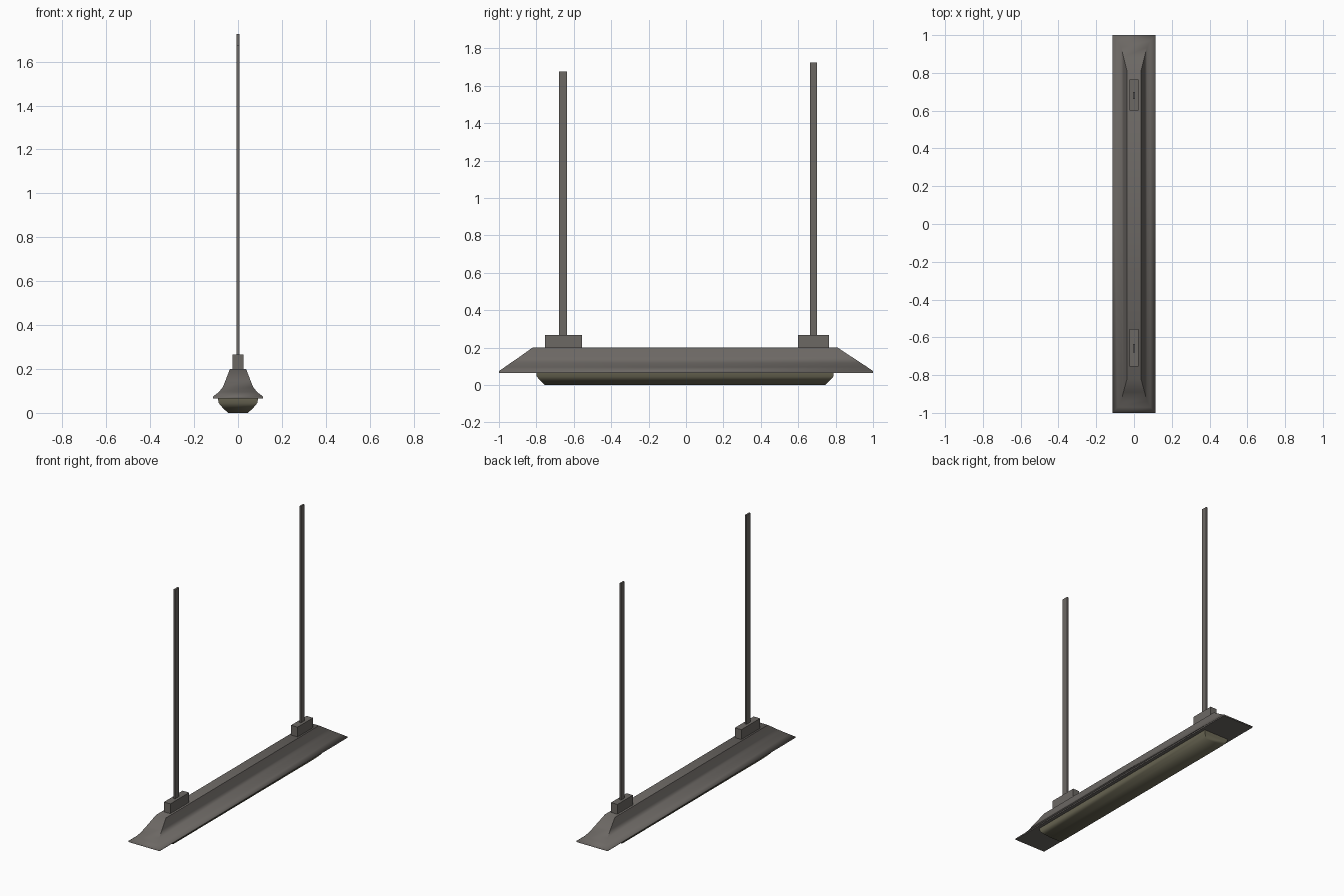
import bpy
import bmesh
from math import radians

cube = bpy.data.objects.get("Cube")
if cube:
    bpy.data.objects.remove(cube, do_unlink=True)


def make_material(name, colour):
    mat = bpy.data.materials.new(name)
    mat.use_nodes = True
    mat.diffuse_color = (*colour, 1)
    mat.node_tree.nodes["Principled BSDF"].inputs["Base Color"].default_value = (*colour, 1)
    return mat


metal = make_material("warm grey metal", (0.15, 0.138, 0.127))
glass = make_material("olive diffuser", (0.155, 0.145, 0.095))


def loft(name, rings, mat, angle=30):
    """Stack rectangles (z, half width, y min, y max) from bottom to top into a closed solid."""
    bm = bmesh.new()
    loops = []
    for z, w, y0, y1 in rings:
        corners = ((-w, y0), (w, y0), (w, y1), (-w, y1))
        loops.append([bm.verts.new((x, y, z)) for x, y in corners])
    for low, high in zip(loops, loops[1:]):
        for i in range(4):
            j = (i + 1) % 4
            bm.faces.new((low[i], low[j], high[j], high[i]))
    bm.faces.new(loops[0][::-1])
    bm.faces.new(loops[-1])
    mesh = bpy.data.meshes.new(name)
    bm.to_mesh(mesh)
    bm.free()
    mesh.materials.append(mat)
    obj = bpy.data.objects.new(name, mesh)
    bpy.context.collection.objects.link(obj)
    bpy.ops.object.select_all(action="DESELECT")
    obj.select_set(True)
    bpy.context.view_layer.objects.active = obj
    bpy.ops.object.shade_smooth_by_angle(angle=radians(angle))
    return obj


# Flared shade with a thin rim
loft("shade", [
    (0.065, 0.115, -1.0, 1.0),
    (0.074, 0.115, -1.0, 1.0),
    (0.095, 0.087, -0.97, 0.97),
    (0.118, 0.069, -0.937, 0.935),
    (0.150, 0.056, -0.89, 0.886),
    (0.200, 0.037, -0.82, 0.81),
], metal, 62)

# Tapered light diffuser underneath
loft("diffuser", [
    (0.0, 0.045, -0.755, 0.745),
    (0.022, 0.069, -0.778, 0.768),
    (0.045, 0.088, -0.798, 0.788),
    (0.066, 0.092, -0.80, 0.79),
], glass, 62)

# Mounting blocks and hanging rods
for side, block, rod, top in (
    ("front", (-0.755, -0.555), (-0.68, -0.635), 1.675),
    ("back", (0.60, 0.765), (0.662, 0.70), 1.725),
):
    loft(side + "_mount", [(0.195, 0.024, *block), (0.266, 0.024, *block)], metal)
    loft(side + "_rod", [(0.26, 0.006, *rod), (top, 0.006, *rod)], metal)
